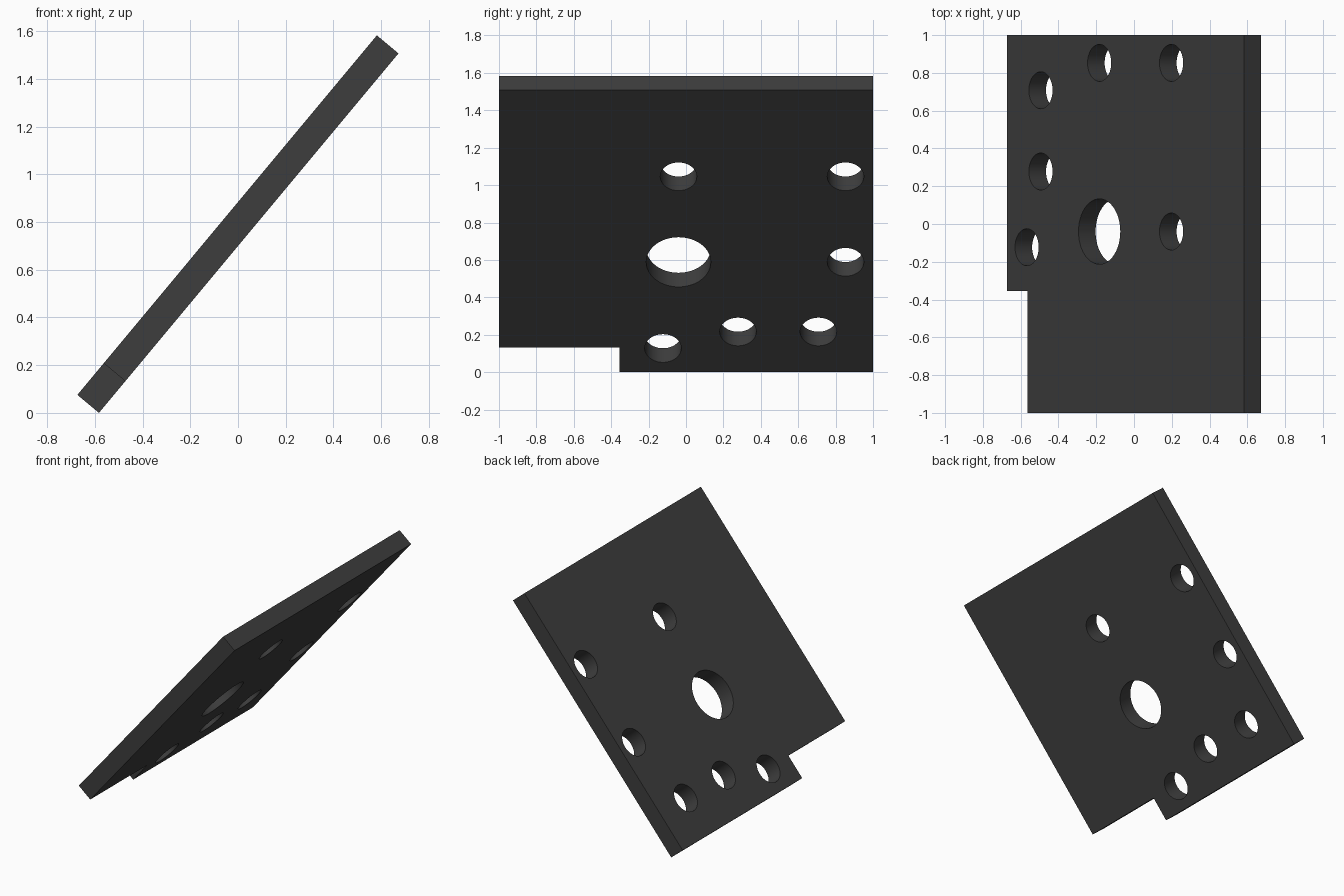
import bpy, bmesh, math
from mathutils import Matrix

if "Cube" in bpy.data.objects:
    bpy.data.objects.remove(bpy.data.objects["Cube"])

ANGLE = math.radians(50.2)   # tilt of the plate
LENGTH, THICK = 1.962, 0.118

metal = bpy.data.materials.new("dark grey")
metal.diffuse_color = (0.048, 0.048, 0.048, 1)
metal.use_nodes = True
metal.node_tree.nodes["Principled BSDF"].inputs["Base Color"].default_value = metal.diffuse_color


def make_object(name, bm):
    mesh = bpy.data.meshes.new(name)
    bmesh.ops.recalc_face_normals(bm, faces=bm.faces)
    bm.to_mesh(mesh)
    bm.free()
    obj = bpy.data.objects.new(name, mesh)
    bpy.context.collection.objects.link(obj)
    mesh.materials.append(metal)
    return obj


# Plate: notched rectangle, extruded to its thickness
bm = bmesh.new()
outline = [(0, 1), (0, -0.355), (0.173, -0.355), (0.173, -1), (LENGTH, -1), (LENGTH, 1)]
face = bm.faces.new([bm.verts.new((x, y, 0)) for x, y in outline])
top = bmesh.ops.extrude_face_region(bm, geom=[face])["geom"]
bmesh.ops.translate(bm, vec=(0, 0, THICK),
                    verts=[v for v in top if isinstance(v, bmesh.types.BMVert)])
plate = make_object("mounting_plate", bm)

# Holes: distance along the slope, y, radius
SMALL, LARGE = 0.098, 0.173
holes = [(0.766, 0.853, SMALL), (1.361, 0.853, SMALL), (1.361, -0.04, SMALL),
         (0.281, 0.708, SMALL), (0.281, 0.278, SMALL), (0.166, -0.123, SMALL),
         (0.766, -0.04, LARGE)]
bm = bmesh.new()
for x, y, radius in holes:
    bmesh.ops.create_cone(bm, cap_ends=True, segments=48, radius1=radius, radius2=radius,
                          depth=0.4, matrix=Matrix.Translation((x, y, THICK / 2)))
cutter = make_object("hole_cutter", bm)
cutter.hide_render = True

# Cut the holes, then drop the cutter
cut = plate.modifiers.new("holes", "BOOLEAN")
cut.operation = "DIFFERENCE"
cut.solver = "EXACT"
cut.object = cutter
bpy.context.view_layer.objects.active = plate
plate.select_set(True)
bpy.ops.object.modifier_apply(modifier=cut.name)
bpy.data.objects.remove(cutter, do_unlink=True)
bpy.ops.object.shade_smooth_by_angle(angle=math.radians(30))

# Tilt the plate so its lower edge rests on the ground
plate.rotation_euler = (0, -ANGLE, 0)
plate.location = (-0.583, 0, 0)
